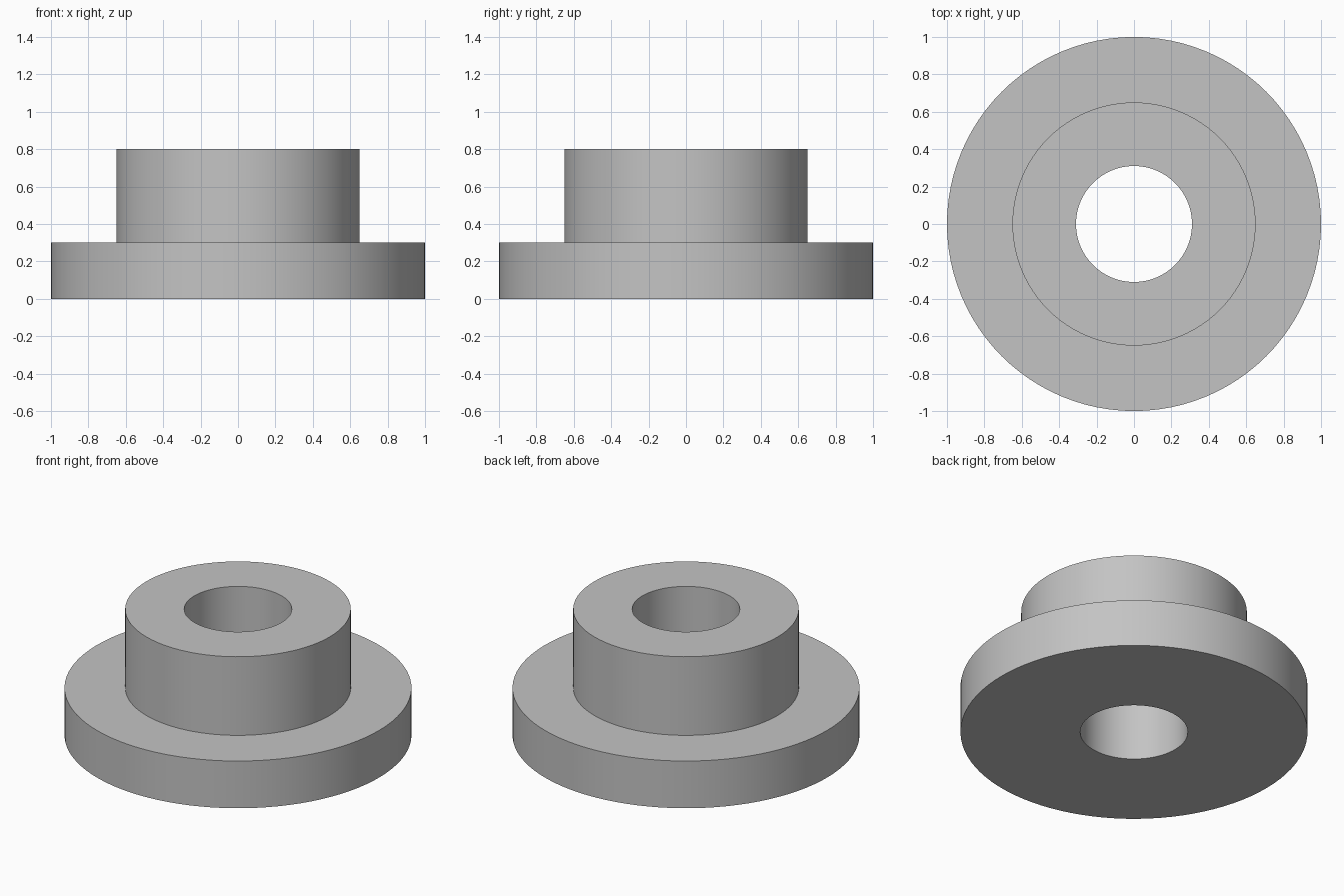
import bpy
import bmesh
from math import radians, tau
from mathutils import Matrix, Vector

cube = bpy.data.objects.get("Cube")
if cube:
    bpy.data.objects.remove(cube, do_unlink=True)

SEGMENTS = 96
BORE, HUB, FLANGE = 0.31, 0.65, 1.0
FLANGE_TOP, HUB_TOP = 0.30, 0.80

# Plain grey material
grey = bpy.data.materials.new("plain_grey")
grey.use_nodes = True
colour = (0.55, 0.55, 0.55, 1)
grey.diffuse_color = colour
grey.node_tree.nodes["Principled BSDF"].inputs["Base Color"].default_value = colour

# Closed cross-section (radius, height) of the bushing wall
profile = [(BORE, 0), (FLANGE, 0), (FLANGE, FLANGE_TOP),
           (HUB, FLANGE_TOP), (HUB, HUB_TOP), (BORE, HUB_TOP)]

# Revolve the section around the z axis
bm = bmesh.new()
rings = []
for i in range(SEGMENTS):
    turn = Matrix.Rotation(tau * i / SEGMENTS, 3, "Z")
    rings.append([bm.verts.new(turn @ Vector((r, 0, z))) for r, z in profile])
for i, ring in enumerate(rings):
    following = rings[(i + 1) % SEGMENTS]
    for j in range(len(profile)):
        k = (j + 1) % len(profile)
        bm.faces.new((ring[j], following[j], following[k], ring[k]))
bmesh.ops.recalc_face_normals(bm, faces=bm.faces)

mesh = bpy.data.meshes.new("flanged_bushing")
bm.to_mesh(mesh)
bm.free()
mesh.materials.append(grey)
bushing = bpy.data.objects.new("flanged_bushing", mesh)
bpy.context.collection.objects.link(bushing)

# Smooth round walls with crisp rims
bpy.ops.object.select_all(action="DESELECT")
bushing.select_set(True)
bpy.context.view_layer.objects.active = bushing
bpy.ops.object.shade_smooth_by_angle(angle=radians(30))
